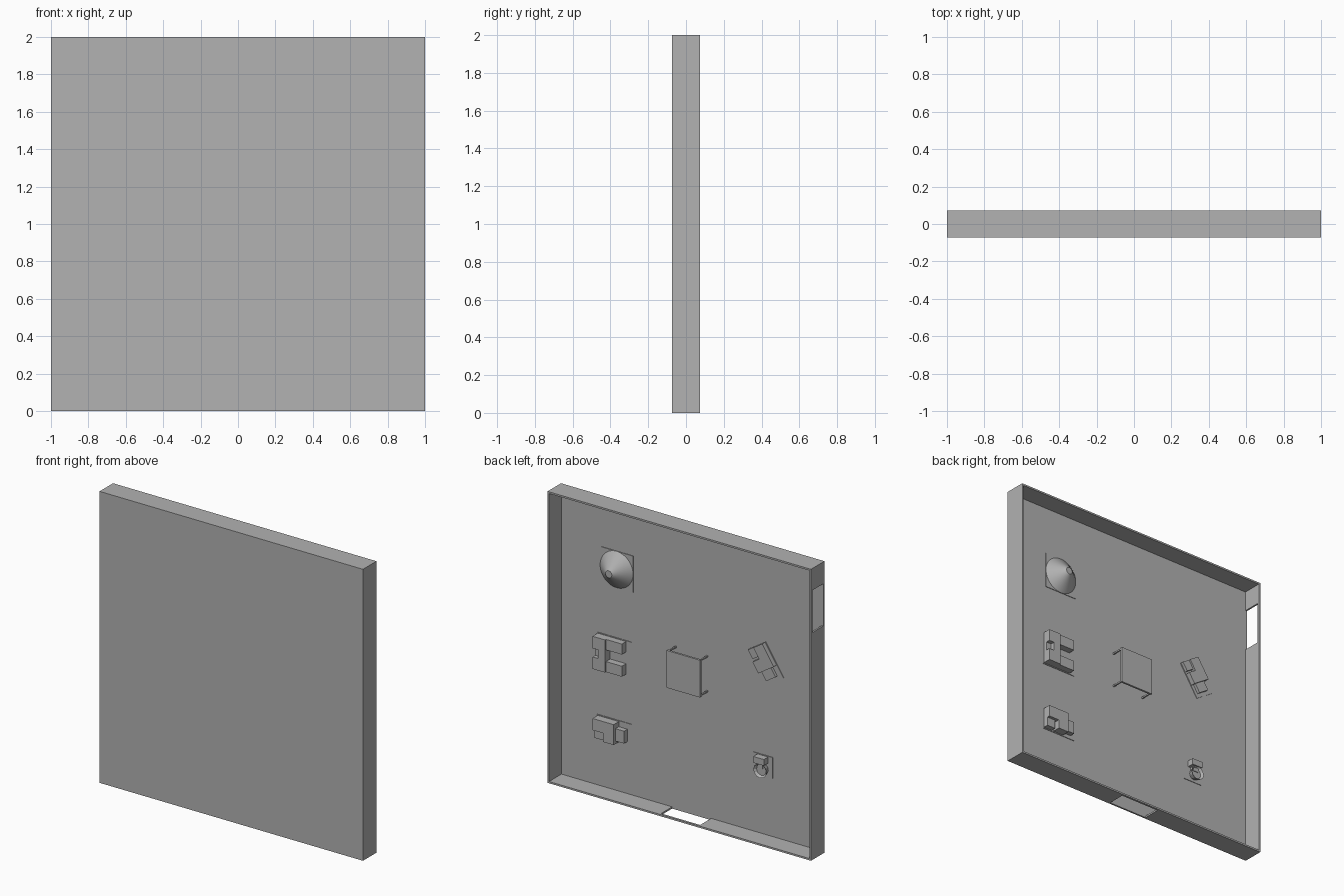
import bpy, bmesh, math
from mathutils import Matrix, Vector

cube = bpy.data.objects.get("Cube")
if cube:
    bpy.data.objects.remove(cube, do_unlink=True)

D = 0.073        # half depth of the tray
T = 0.012        # wall thickness
FLOOR = -D + T   # inner floor level along y
PLATE = 0.004    # furniture base plate thickness

grey = bpy.data.materials.new("plain_grey")
grey.use_nodes = True
COLOUR = (0.445, 0.445, 0.445, 1)
grey.diffuse_color = COLOUR
grey.node_tree.nodes["Principled BSDF"].inputs["Base Color"].default_value = COLOUR


def finish(name, bm):
    mesh = bpy.data.meshes.new(name)
    bm.to_mesh(mesh)
    bm.free()
    mesh.materials.append(grey)
    obj = bpy.data.objects.new(name, mesh)
    bpy.context.collection.objects.link(obj)
    return obj


def add_box(bm, x, y, z):
    """Box from (low, high) pairs on each axis."""
    size = [b - a for a, b in (x, y, z)]
    mid = Vector([(a + b) / 2 for a, b in (x, y, z)])
    m = Matrix.Translation(mid) @ Matrix.Diagonal((*size, 1))
    bmesh.ops.create_cube(bm, size=1, matrix=m)


def add_round(bm, x, z, y, r1, r2, sides=32):
    """Cylinder or cone standing on the floor along +y."""
    m = Matrix.Translation((x, sum(y) / 2, z)) @ Matrix.Rotation(-math.pi / 2, 4, 'X')
    bmesh.ops.create_cone(bm, cap_ends=True, segments=sides, radius1=r1,
                          radius2=r2, depth=y[1] - y[0], matrix=m)


def furniture(name, centre, size, blocks, turn=0):
    """Base plate plus blocks given as (x0, x1, z0, z1, height) about the centre."""
    bm = bmesh.new()
    w, h = size[0] / 2, size[1] / 2
    add_box(bm, (-w, w), (0, PLATE), (-h, h))
    for x0, x1, z0, z1, height in blocks:
        add_box(bm, (x0, x1), (PLATE, height), (z0, z1))
    obj = finish(name, bm)
    obj.location = (centre[0], FLOOR, centre[1])
    obj.rotation_euler.y = -math.radians(turn)
    return obj


# Floor slab and solid walls
bm = bmesh.new()
add_box(bm, (-1, 1), (-D, FLOOR), (0, 2))
finish("floor", bm)
bm = bmesh.new()
add_box(bm, (1 - T, 1), (FLOOR, D), (0, 2))
finish("left_wall", bm)
bm = bmesh.new()
add_box(bm, (T - 1, 1 - T), (FLOOR, D), (2 - T, 2))
finish("far_wall", bm)

# Walls with an opening, made of the pieces around it
RIM = D - 0.015
bm = bmesh.new()
for z in ((0, 1.56), (1.85, 2)):
    add_box(bm, (-1, T - 1), (FLOOR, D), z)
add_box(bm, (-1, T - 1), (RIM, D), (1.56, 1.85))
finish("window_wall", bm)
bm = bmesh.new()
for x in ((T - 1, -0.148), (0.148, 1 - T)):
    add_box(bm, x, (FLOOR, D), (0, T))
add_box(bm, (-0.148, 0.148), (RIM, D), (0, T))
finish("door_wall", bm)

# Table with thin corner legs
bm = bmesh.new()
add_box(bm, (-0.128, 0.128), (0.016, 0.03), (0.87, 1.126))
finish("table_top", bm)
bm = bmesh.new()
for x in (-0.12, 0.12):
    for z in (0.878, 1.118):
        add_box(bm, (x - 0.005, x + 0.005), (FLOOR, 0.016), (z - 0.005, z + 0.005))
finish("table_legs", bm)

# Cone on a square plate
furniture("cone_plate", (0.567, 1.53), (0.25, 0.25), [])
bm = bmesh.new()
add_round(bm, 0.567, 1.53, (FLOOR + PLATE, FLOOR + 0.09), 0.125, 0.024, 48)
cone = finish("cone", bm)
bpy.context.view_layer.objects.active = cone
cone.select_set(True)
bpy.ops.object.shade_smooth_by_angle(angle=math.radians(35))
cone.select_set(False)

# Large block group, open towards the window wall
furniture("large_block_group", (0.585, 0.943), (0.26, 0.235), [
    (0.03, 0.125, 0.03, 0.112, 0.06),
    (0.03, 0.085, -0.03, 0.03, 0.06),
    (0.03, 0.125, -0.112, -0.03, 0.06),
    (0.085, 0.125, -0.03, 0.03, 0.03),
    (-0.09, 0.03, 0.04, 0.112, 0.05),
    (-0.09, 0.03, -0.112, -0.04, 0.05),
])

# Two small block groups, one turned
small = [
    (0.045, 0.125, -0.01, 0.07, 0.06),
    (0.06, 0.125, -0.07, -0.01, 0.04),
    (-0.035, 0.045, -0.07, 0.07, 0.06),
    (-0.1, -0.035, -0.05, 0.035, 0.04),
]
furniture("small_block_group", (0.585, 0.421), (0.26, 0.152), small)
furniture("turned_block_group", (-0.57, 1.19), (0.252, 0.146),
          [(a, b, c, d, h * 0.6) for a, b, c, d, h in small], 57)

# Seat with a round bowl and a tank
furniture("bowl_seat", (-0.543, 0.483), (0.146, 0.146), [
    (-0.04, 0.04, 0.025, 0.068, 0.05),
    (-0.02, 0.02, -0.01, 0.025, 0.035),
])
bm = bmesh.new()
add_round(bm, -0.55, 0.462, (FLOOR + PLATE, FLOOR + 0.045), 0.035, 0.05, 12)
top = max(bm.faces, key=lambda f: f.calc_center_median().y)
bmesh.ops.inset_individual(bm, faces=[top], thickness=0.014, depth=-0.015)
finish("bowl", bm)
